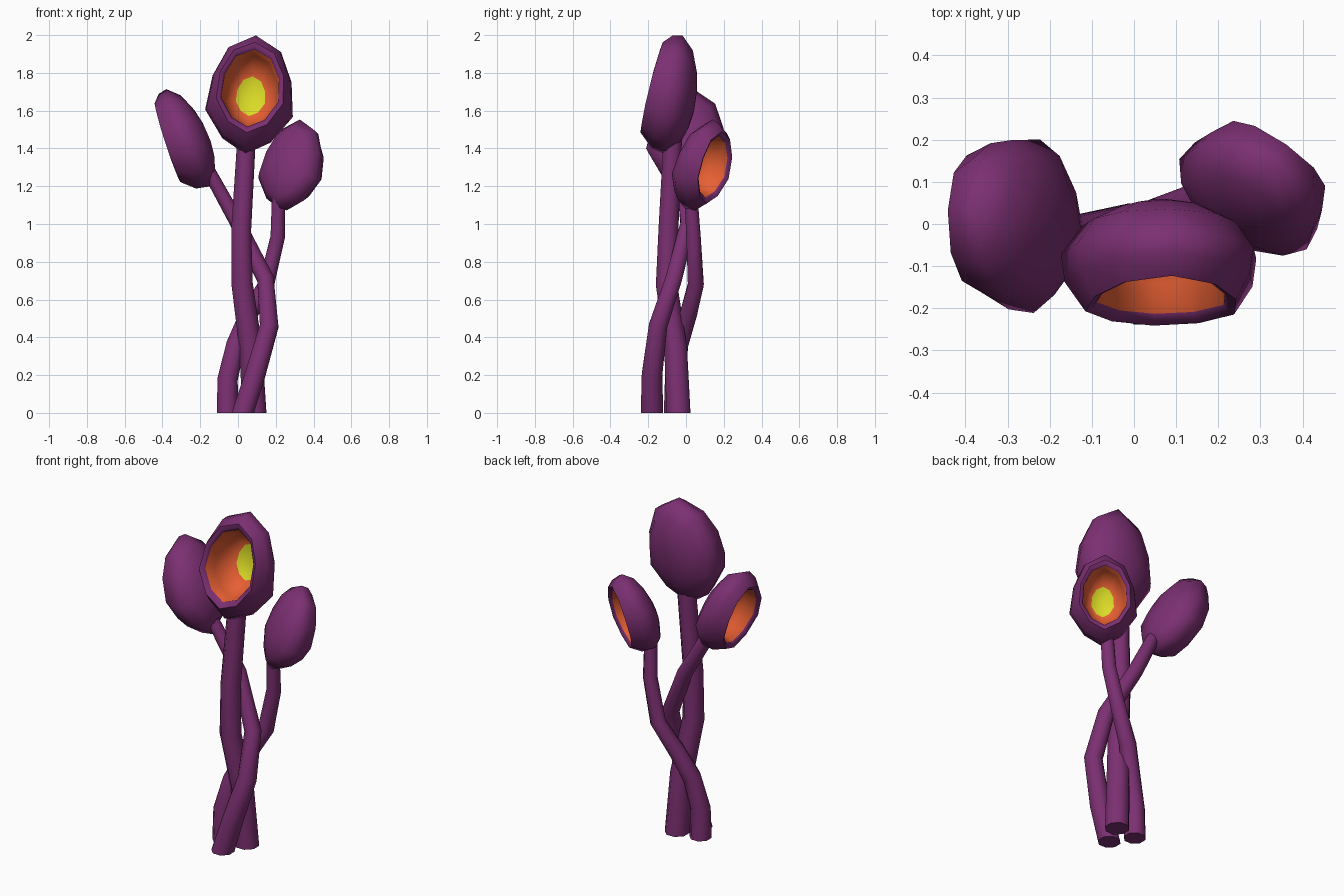
import bpy, bmesh, math
from mathutils import Vector

if "Cube" in bpy.data.objects:
    bpy.data.objects.remove(bpy.data.objects["Cube"])


def material(name, rgb):
    m = bpy.data.materials.new(name)
    m.diffuse_color = (*rgb, 1)
    m.use_nodes = True
    m.node_tree.nodes["Principled BSDF"].inputs["Base Color"].default_value = m.diffuse_color
    return m


purple = material("purple", (0.2, 0.029, 0.168))
orange = material("orange", (0.8, 0.115, 0.033))
yellow = material("yellow", (0.7, 0.7, 0.02))


def finish(bm, name, mats):
    bmesh.ops.recalc_face_normals(bm, faces=bm.faces)
    me = bpy.data.meshes.new(name)
    bm.to_mesh(me)
    bm.free()
    ob = bpy.data.objects.new(name, me)
    bpy.context.collection.objects.link(ob)
    for m in mats:
        me.materials.append(m)
    bpy.ops.object.select_all(action='DESELECT')
    ob.select_set(True)
    bpy.context.view_layer.objects.active = ob
    bpy.ops.object.shade_smooth_by_angle(angle=math.radians(62))
    return ob


def bridge(bm, a, b, mat=0):
    n = len(a)
    for i in range(n):
        f = bm.faces.new((a[i], a[(i + 1) % n], b[(i + 1) % n], b[i]))
        f.material_index = mat


# Stalks: tapered eight-sided tubes along a bent path
def stalk(name, pts, r0, r1, sides=8):
    bm = bmesh.new()
    pts = [Vector(p) for p in pts]
    rings = []
    for i, p in enumerate(pts):
        t = pts[min(i + 1, len(pts) - 1)] - pts[max(i - 1, 0)]
        t = Vector((0, 0, 1)) if i == 0 else t.normalized()
        ex = (Vector((1, 0, 0)) - t * t.x).normalized()
        ey = t.cross(ex)
        r = r0 + (r1 - r0) * i / (len(pts) - 1)
        rings.append([bm.verts.new(p + r * (ex * math.cos(a) + ey * math.sin(a)))
                      for a in (2 * math.pi * (k + 0.5) / sides for k in range(sides))])
    for a, b in zip(rings, rings[1:]):
        bridge(bm, a, b)
    bm.faces.new(rings[0])
    bm.faces.new(rings[-1])
    finish(bm, name, [purple])


# Pods: ten-sided egg-shaped cups
HALF = [(0, 1), (0.6, 0.76), (0.9, 0.27), (1, -0.31), (0.55, -0.77), (0, -1)]
EGG = HALF + [(-x, y) for x, y in HALF[4:0:-1]]
# Rows are depth, outline scale, lean, material to next ring
CUP = [(-0.122, 0.2, 1, 0), (-0.107, 0.47, 1, 0), (-0.07, 0.8, 1, 0),
       (-0.005, 1.0, 1, 0), (0.06, 0.96, 0.6, 0), (0.12, 0.78, 0, 0),
       (0.113, 0.71, 0, 0), (0.1, 0.665, 0, 1), (0.03, 0.63, 0, 1),
       (-0.03, 0.52, 0.2, 1), (-0.075, 0.34, 0.3, 1)]


def pod(name, centre, opening, up, s):
    bm = bmesh.new()
    c = Vector(centre)
    n = Vector(opening).normalized()
    u = Vector(up)
    u = (u - n * u.dot(n)).normalized()
    w = u.cross(n)
    rings = []
    for j, (d, k, lean, _) in enumerate(CUP):
        ring = []
        for i, (ex, ey) in enumerate(EGG):
            if j > 4:  # rounder outline for the opening
                a = 2 * math.pi * i / 10
                ex = (ex + math.sin(a)) / 2
                ey = (ey + math.cos(a)) / 2
            bulge = 0.012 * (1 - ey * ey) if j in (5, 6, 7) else 0
            ring.append(bm.verts.new(c + s * (w * 0.233 * k * ex + u * (0.317 * k * ey + 0.01 * (j > 4))
                                              + n * (d + bulge + 0.0317 * k * ey * lean))))
        rings.append(ring)
    for i in range(len(rings) - 1):
        bridge(bm, rings[i], rings[i + 1], CUP[i][3])
    bm.faces.new(rings[0])
    bm.faces.new(rings[-1]).material_index = 2  # yellow heart
    finish(bm, name, [purple, orange, yellow])


stalk("main_stalk", [(0.087, -0.04, 0), (0.067, -0.055, 0.35), (0.022, -0.103, 0.68),
                     (0.017, -0.093, 0.97), (0.045, -0.07, 1.45)], 0.069, 0.053)
stalk("left_stalk", [(0.025, -0.18, 0), (0.09, -0.18, 0.2), (0.165, -0.148, 0.46),
                     (0.145, -0.065, 0.71), (0.0, 0.01, 1.0), (-0.16, -0.02, 1.29)],
      0.064, 0.037)
stalk("right_stalk", [(-0.055, -0.06, 0), (-0.055, -0.058, 0.18), (-0.012, -0.038, 0.36),
                      (0.055, 0.012, 0.52), (0.15, 0.052, 0.68), (0.21, 0.04, 0.93),
                      (0.215, 0.025, 1.17)], 0.062, 0.037)

pod("main_pod", (0.067, -0.068, 1.685), (0, -0.97, 0.24), (0.09, 0.24, 0.97), 1.0)
pod("left_pod", (-0.27, 0.005, 1.455), (-0.95, 0, -0.31), (-0.31, 0.12, 0.95), 0.89)
pod("right_pod", (0.277, 0.072, 1.315), (0.55, 0.78, -0.25), (0.15, 0.2, 0.97), 0.795)
